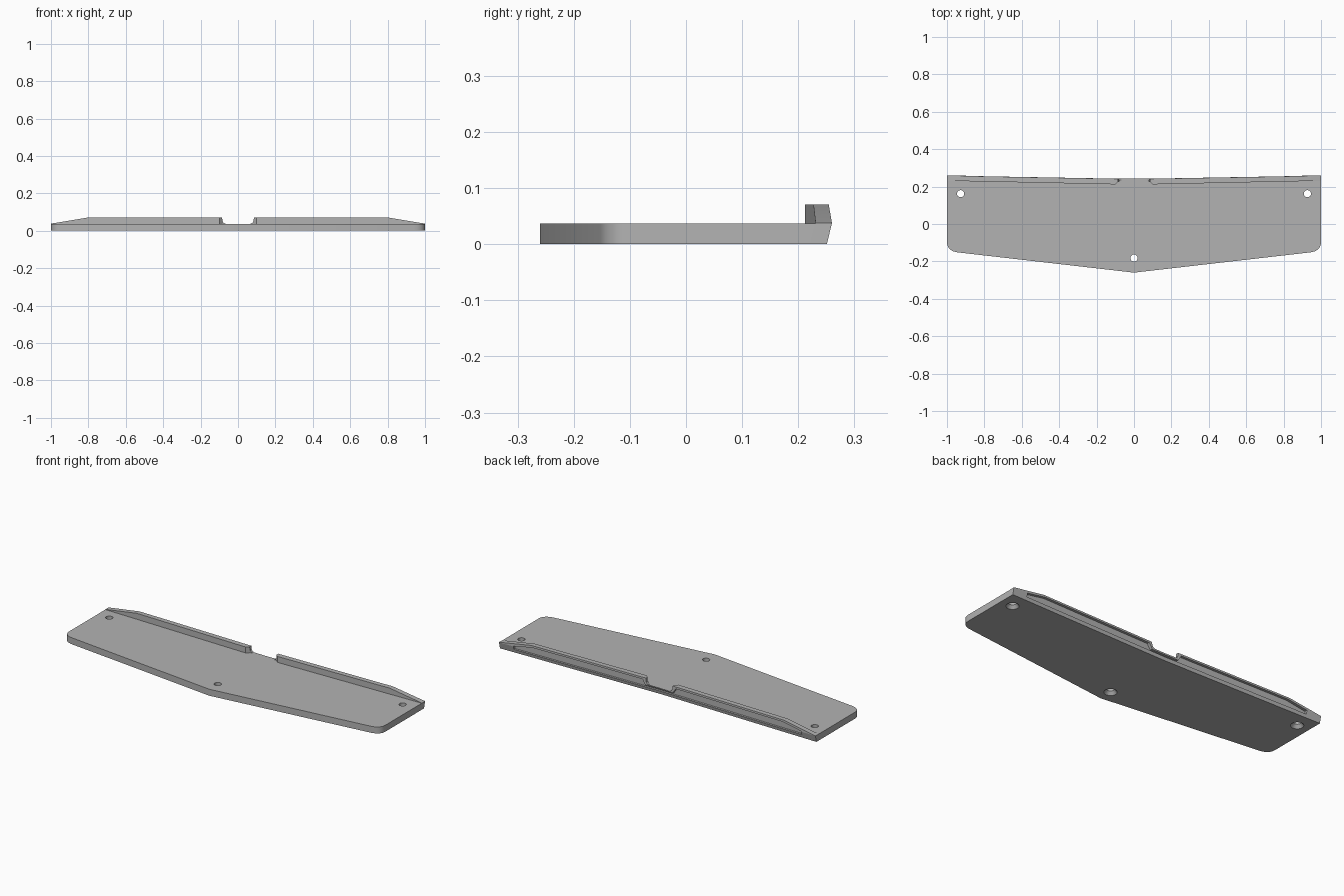
import bpy, bmesh, math
from mathutils import Vector

cube = bpy.data.objects.get("Cube")
if cube:
    bpy.data.objects.remove(cube, do_unlink=True)

grey = bpy.data.materials.new("plain_grey")
grey.use_nodes = True
grey.diffuse_color = (0.45, 0.45, 0.45, 1)
grey.node_tree.nodes["Principled BSDF"].inputs["Base Color"].default_value = (0.45, 0.45, 0.45, 1)

THICK = 0.037


def back_y(x):
    """Shallow V of the rear edge."""
    return 0.242 + 0.018 * abs(x)


def loft(name, rings):
    """Closed solid through a list of equal-length point rings."""
    bm = bmesh.new()
    rows = [[bm.verts.new(p) for p in ring] for ring in rings]
    n = len(rows[0])
    for a, b in zip(rows, rows[1:]):
        for i in range(n):
            j = (i + 1) % n
            bm.faces.new((a[i], a[j], b[j], b[i]))
    bm.faces.new(rows[0])
    bm.faces.new(rows[-1])
    bmesh.ops.recalc_face_normals(bm, faces=bm.faces)
    mesh = bpy.data.meshes.new(name)
    bm.to_mesh(mesh)
    bm.free()
    mesh.materials.append(grey)
    obj = bpy.data.objects.new(name, mesh)
    bpy.context.collection.objects.link(obj)
    return obj


def select(obj):
    bpy.ops.object.select_all(action='DESELECT')
    obj.select_set(True)
    bpy.context.view_layer.objects.active = obj


def cut(obj, cutter):
    select(obj)
    mod = obj.modifiers.new("cut", 'BOOLEAN')
    mod.operation, mod.solver, mod.object = 'DIFFERENCE', 'EXACT', cutter
    bpy.ops.object.modifier_apply(modifier=mod.name)


# Base plate: pointed front, rounded front corners, undercut rear edge
p0, p1, p2 = Vector((0.94, -0.152)), Vector((1, -0.145)), Vector((1, -0.095))
corner = [p0 * (1 - t) ** 2 + p1 * 2 * t * (1 - t) + p2 * t * t
          for t in [i / 8 for i in range(9)]]
half = [(v.x, v.y) for v in corner] + [(1, back_y(1))]
outline = [(0, -0.26)] + half + [(0, back_y(0))] + [(-x, y) for x, y in reversed(half)]
bottom = [(x, y - (0.009 if y > 0 else 0), 0) for x, y in outline]
plate = loft("base_plate", [bottom, [(x, y, THICK) for x, y in outline]])

# Rear fins: front chamfer and fillet at the notch, taper at the outer end
fin_sections = [(0.068, 0.230, 0.038), (0.076, 0.230, 0.042), (0.083, 0.228, 0.050),
                (0.085, 0.226, 0.071), (0.1, 0.212, 0.071), (0.8, 0.227, 0.071),
                (1, 0.231, 0.038)]
fins = []
for side, label in ((1, "left"), (-1, "right")):
    rings = [[(side * x, yf, THICK), (side * x, back_y(x), THICK),
              (side * x, back_y(x) - 0.002 * (z > 0.045), z), (side * x, yf, z)]
             for x, yf, z in fin_sections]
    fins.append(loft(label + "_rear_fin", rings))

# Long recess along the rear face, dipping beneath the notch
recess = [(0, 0.029), (0.085, 0.029), (0.105, 0.060), (0.79, 0.060), (0.91, 0.039)]
recess = [(-x, z) for x, z in reversed(recess[1:])] + recess
groove = loft("groove_cutter", [
    [(x, back_y(x) - 0.016, 0.019), (x, back_y(x) + 0.05, 0.019),
     (x, back_y(x) + 0.05, z), (x, back_y(x) - 0.016, z)] for x, z in recess])
for part in [plate] + fins:
    cut(part, groove)
bpy.data.objects.remove(groove, do_unlink=True)

# Three screw holes, countersunk from below
for hx, hy in ((0.927, 0.162), (-0.927, 0.162), (0, -0.182)):
    circle = [(math.cos(a), math.sin(a)) for a in [i * math.tau / 32 for i in range(32)]]
    hole = loft("hole_cutter", [[(hx + r * c, hy + r * s, z) for c, s in circle]
                                for r, z in ((0.035, -0.002), (0.019, 0.018), (0.019, 0.06))])
    cut(plate, hole)
    bpy.data.objects.remove(hole, do_unlink=True)

for part in [plate] + fins:
    select(part)
    bpy.ops.object.shade_smooth_by_angle(angle=math.radians(25))
